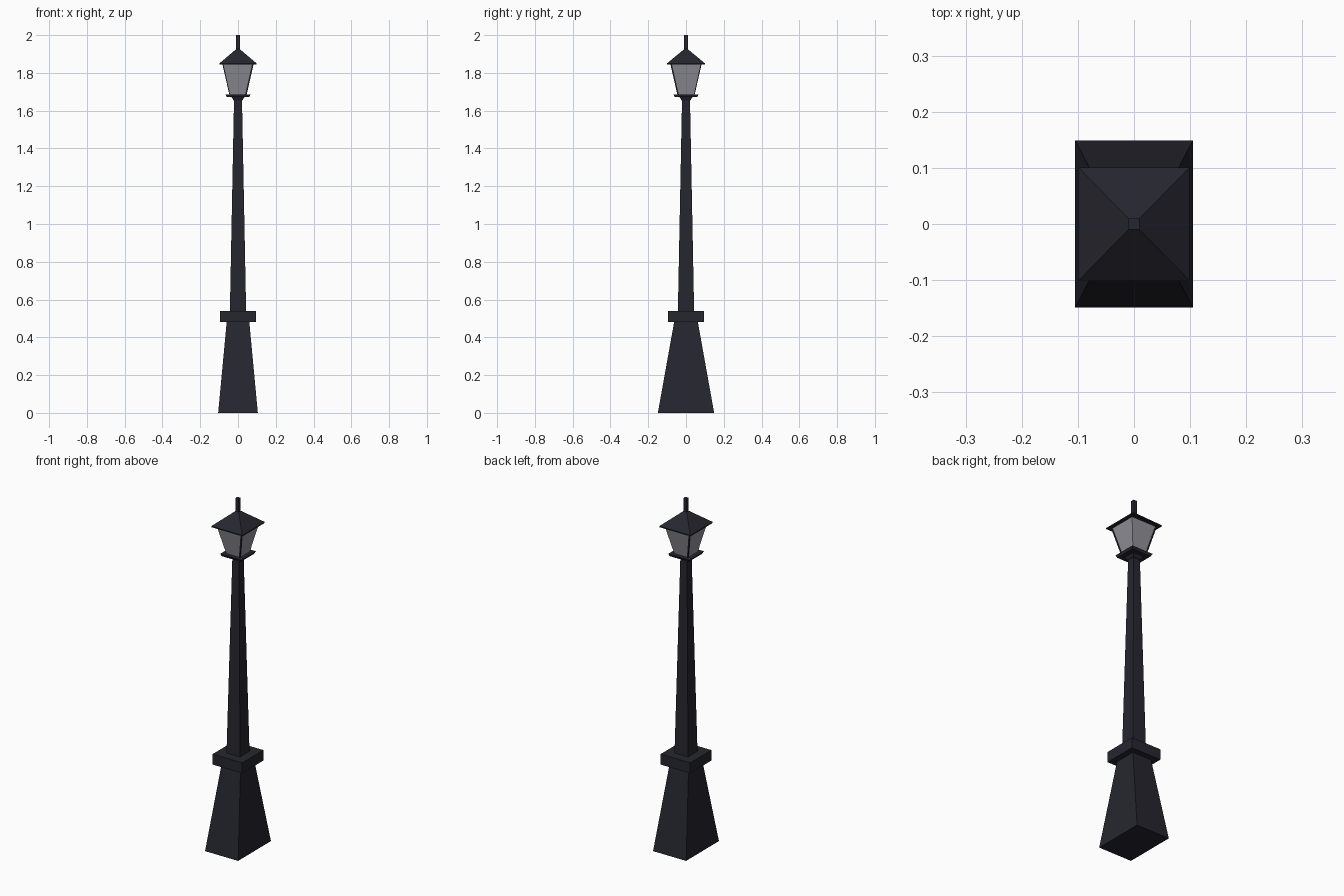
import bpy, bmesh

if "Cube" in bpy.data.objects:
    bpy.data.objects.remove(bpy.data.objects["Cube"])


def material(name, rgb):
    m = bpy.data.materials.new(name)
    m.diffuse_color = (*rgb, 1)
    m.use_nodes = True
    m.node_tree.nodes["Principled BSDF"].inputs["Base Color"].default_value = m.diffuse_color
    return m


IRON = material("dark iron", (0.019, 0.019, 0.028))
GLASS = material("grey glass", (0.29, 0.285, 0.32))


def tapered(name, rings, mat, lean=(0, 0)):
    """Stack of rectangles (half x, half y, z, centre scale), closed at both ends."""
    bm = bmesh.new()
    loops = []
    for hx, hy, z, off in rings:
        cx, cy = lean[0] * off, lean[1] * off
        loops.append([bm.verts.new((cx + sx * hx, cy + sy * hy, z))
                      for sx, sy in ((-1, -1), (1, -1), (1, 1), (-1, 1))])
    for a, b in zip(loops, loops[1:]):
        for i in range(4):
            j = (i + 1) % 4
            bm.faces.new((a[i], a[j], b[j], b[i]))
    bm.faces.new(loops[0][::-1])
    bm.faces.new(loops[-1])
    bmesh.ops.recalc_face_normals(bm, faces=bm.faces[:])
    mesh = bpy.data.meshes.new(name)
    bm.to_mesh(mesh)
    bm.free()
    mesh.materials.append(mat)
    obj = bpy.data.objects.new(name, mesh)
    bpy.context.collection.objects.link(obj)
    return obj


# Pedestal, wider front to back, with its square collar
tapered("pedestal", [(0.105, 0.149, 0, 0), (0.06, 0.063, 0.48, 0)], IRON)
tapered("collar", [(0.094, 0.096, 0.48, 0), (0.094, 0.096, 0.54, 0)], IRON)

# Square tapering pole
tapered("pole", [(0.043, 0.043, 0.54, 0), (0.021, 0.021, 1.665, 0)], IRON)

# Lantern floor with a small flared neck
tapered("lantern_neck", [(0.024, 0.024, 1.655, 0), (0.035, 0.035, 1.674, 0)], IRON)
tapered("lantern_floor", [(0.06, 0.06, 1.672, 0), (0.067, 0.067, 1.686, 0)], IRON)

# Flared glass box and corner bars
tapered("lantern_glass", [(0.044, 0.044, 1.686, 0), (0.08, 0.08, 1.848, 0)], GLASS)
for n, corner in enumerate([(1, -1), (-1, 1)]):
    tapered(f"corner_bar_{n + 1}",
            [(0.004, 0.004, 1.686, 0.042), (0.004, 0.004, 1.848, 0.079)], IRON, corner)

# Pyramid roof with thin eaves, and finial
tapered("roof", [(0.099, 0.101, 1.844, 0), (0.099, 0.101, 1.85, 0),
                 (0.009, 0.009, 1.926, 0)], IRON)
tapered("finial", [(0.01, 0.01, 1.915, 0), (0.01, 0.01, 2.0, 0)], IRON)
